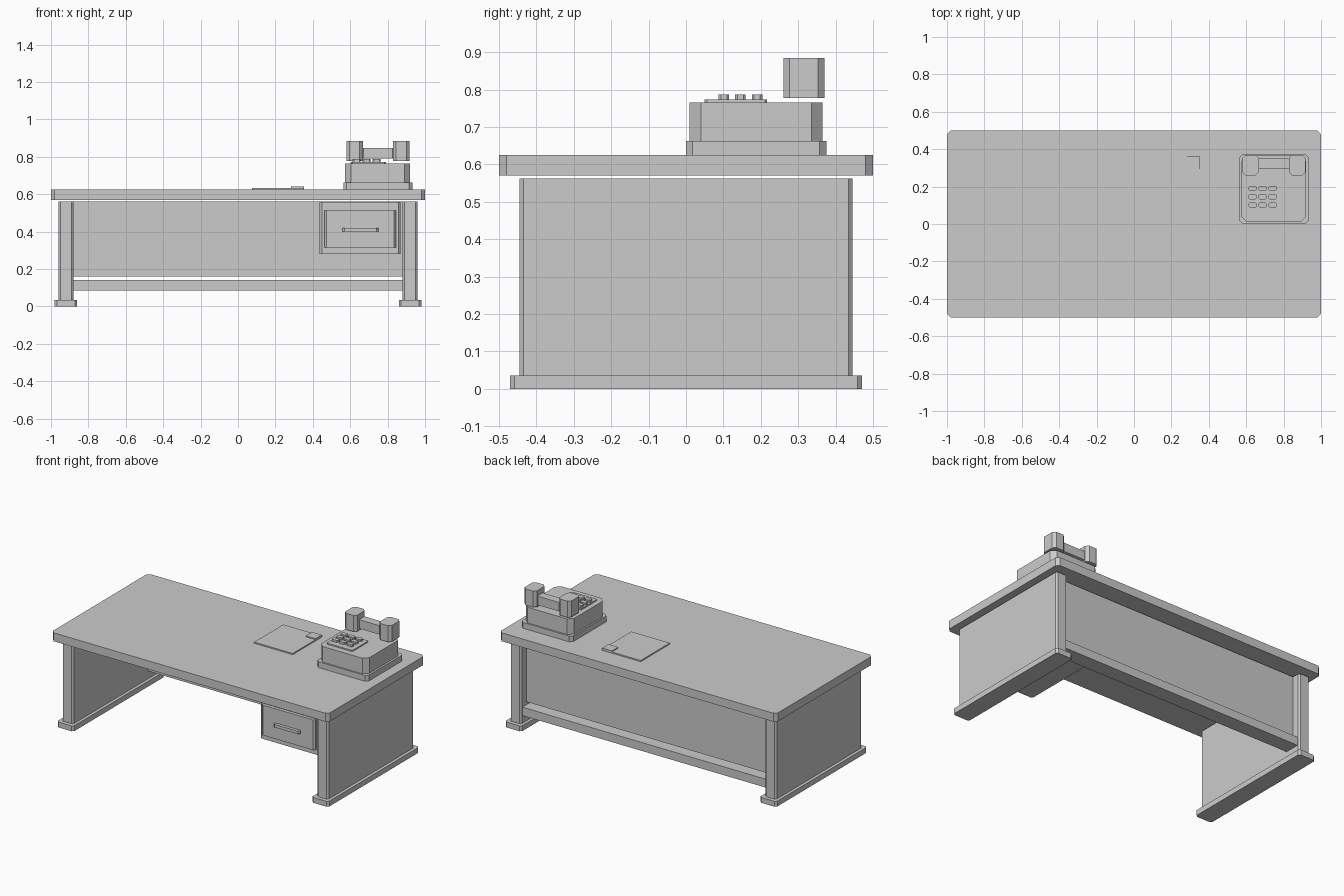
import bpy
import bmesh

cube = bpy.data.objects.get("Cube")
if cube:
    bpy.data.objects.remove(cube, do_unlink=True)

grey = bpy.data.materials.new("plain_grey")
grey.use_nodes = True
grey.diffuse_color = (0.6, 0.6, 0.6, 1)
grey.node_tree.nodes["Principled BSDF"].inputs["Base Color"].default_value = (0.6, 0.6, 0.6, 1)


def block(name, xs, ys, zs, chamfer=0.0):
    """Box between the given ranges, with its upright edges chamfered."""
    bm = bmesh.new()
    bmesh.ops.create_cube(bm, size=1)
    for v in bm.verts:
        v.co = [r[0] + (c + 0.5) * (r[1] - r[0]) for c, r in zip(v.co, (xs, ys, zs))]
    if chamfer:
        upright = [e for e in bm.edges
                   if abs(e.verts[0].co.z - e.verts[1].co.z) > 0.5 * (zs[1] - zs[0])]
        bmesh.ops.bevel(bm, geom=upright, offset=chamfer, segments=1, affect='EDGES')
    mesh = bpy.data.meshes.new(name)
    bm.to_mesh(mesh)
    bm.free()
    mesh.materials.append(grey)
    obj = bpy.data.objects.new(name, mesh)
    bpy.context.collection.objects.link(obj)
    return obj


# Desk top
block("desk_top", (-1, 1), (-0.5, 0.5), (0.57, 0.625), 0.02)

# End panels and their feet
for side, s in (("left", 1), ("right", -1)):
    block(side + "_end_panel", sorted((0.88 * s, 0.96 * s)), (-0.445, 0.445), (0.035, 0.562), 0.01)
    block(side + "_foot", sorted((0.86 * s, 0.98 * s)), (-0.47, 0.47), (0, 0.035), 0.012)

# Back panel and lower rail
block("back_panel", (-0.88, 0.88), (0.35, 0.39), (0.16, 0.562))
block("lower_rail", (-0.88, 0.88), (0.33, 0.43), (0.085, 0.14))

# Drawer unit
block("drawer_case", (0.437, 0.87), (-0.40, 0.30), (0.28, 0.558), 0.012)
block("drawer_front", (0.463, 0.845), (-0.42, -0.39), (0.315, 0.512), 0.01)
block("drawer_handle", (0.56, 0.75), (-0.44, -0.415), (0.4, 0.42), 0.01)

# Sheet of paper with a corner tab
block("paper", (0.075, 0.353), (0.06, 0.36), (0.625, 0.633))
block("paper_tab", (0.283, 0.353), (0.295, 0.36), (0.633, 0.64))

# Telephone
block("phone_base", (0.563, 0.933), (0, 0.375), (0.625, 0.663), 0.018)
block("phone_body", (0.573, 0.92), (0.01, 0.365), (0.663, 0.765), 0.03)
block("keypad", (0.605, 0.79), (0.05, 0.217), (0.765, 0.773), 0.006)
for row in range(3):
    for col in range(3):
        x, y = 0.634 + 0.0535 * col, 0.101 + 0.0445 * row
        block("key", (x - 0.021, x + 0.021), (y - 0.014, y + 0.014), (0.773, 0.787), 0.006)

# Handset
for name, xs in (("earpiece", (0.58, 0.667)), ("mouthpiece", (0.828, 0.917))):
    block(name, xs, (0.26, 0.37), (0.778, 0.884), 0.017)
block("handset_grip", (0.66, 0.835), (0.295, 0.35), (0.79, 0.848), 0.01)
